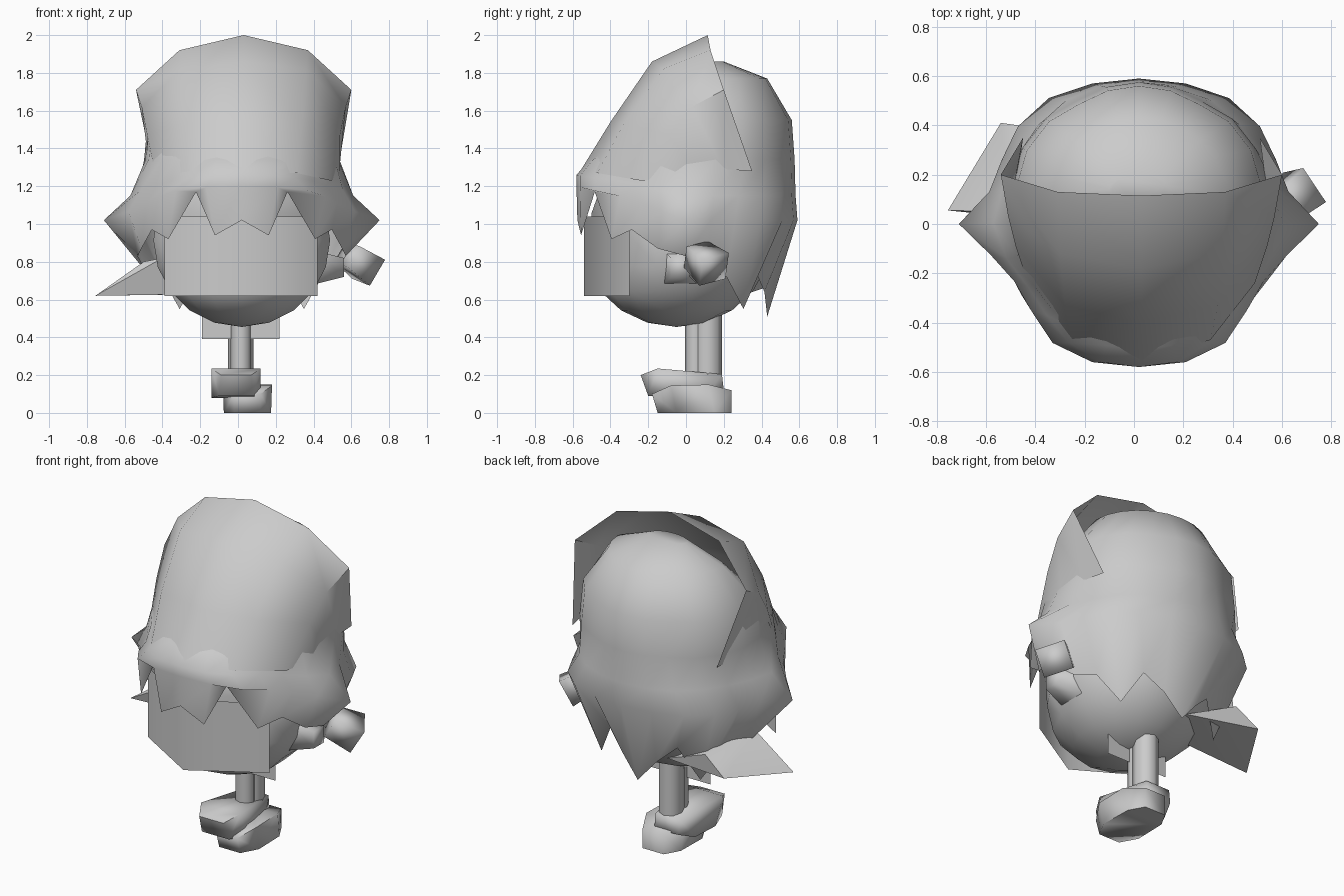
import bpy, bmesh
from math import sin, cos, pi, radians
from mathutils import Matrix

if "Cube" in bpy.data.objects:
    bpy.data.objects.remove(bpy.data.objects["Cube"])

CX = 0.02  # the head sits slightly right of centre


def finish(name, bm, angle=50):
    bmesh.ops.recalc_face_normals(bm, faces=bm.faces)
    me = bpy.data.meshes.new(name)
    bm.to_mesh(me)
    bm.free()
    ob = bpy.data.objects.new(name, me)
    bpy.context.collection.objects.link(ob)
    bpy.ops.object.select_all(action='DESELECT')
    ob.select_set(True)
    bpy.context.view_layer.objects.active = ob
    bpy.ops.object.shade_smooth_by_angle(angle=radians(angle))
    return ob


def loft(name, rows, closed, cap=False, angle=50):
    bm = bmesh.new()
    vs = [[bm.verts.new(p) for p in r] for r in rows]
    n = len(rows[0])
    for a, b in zip(vs, vs[1:]):
        for i in range(n if closed else n - 1):
            j = (i + 1) % n
            bm.faces.new((a[i], a[j], b[j], b[i]))
    if cap:
        bm.faces.new(vs[-1])
    return finish(name, bm, angle)


def hull(name, pts, angle=40):
    bm = bmesh.new()
    for p in pts:
        bm.verts.new(p)
    bmesh.ops.convex_hull(bm, input=bm.verts)
    return finish(name, bm, angle)


# Lower hair and rounded crown: rings of 24, pointed at the sides, jagged hem
N = 24
hem = [1.02, 0.94, 1.17, 0.92, 0.97, 0.87, 0.83, 0.74, 0.72, 0.55, 0.74, 0.64, 0.51]
tips = [1, 1, 0.96, 0.85, 0.80, 0.85, 1, 0.86, 0.88, 0.95, 1, 1, 1]
soft = [1, 1, 0.96, 0.90, 0.88, 0.94, 1, 0.97, 0.96, 0.98, 1, 1, 1]
wide = [1, 1, 0.98, 0.97, 0.97, 1, 1, 1.05, 1.07, 1.05, 1, 1, 1]
even = [1] * 13


def ring(z, rx, yf, yb, lift=0.0, dy=0.0, shape=even):
    out = []
    for k in range(N):
        t = 2 * pi * k / N
        c, f = cos(t), shape[min(k, N - k)]
        y = (yf if c > 0 else -yb) * c
        out.append((CX + f * rx * sin(t), dy + f * y, z + lift * max(0, c)))
    return out


fringe = []
for k in range(N):
    t = 2 * pi * k / N
    m = min(k, N - k)
    c = cos(t)
    rx = 0.55 - 0.12 * max(0, -c)
    y = -0.575 * c if c > 0 else -0.43 * c
    if m in (2, 3):
        y *= 0.97
    fringe.append((CX + rx * sin(t) * (0.88 if m == 2 else 1), y, hem[m]))

loft("hair_shell", [
    fringe,
    ring(1.02, 0.73, -0.58, 0.59, 0.18, shape=tips),
    ring(1.15, 0.59, -0.58, 0.58, 0.11, shape=soft),
    ring(1.34, 0.51, -0.51, 0.575, shape=wide),
    ring(1.55, 0.49, -0.22, 0.56, shape=wide),
    ring(1.77, 0.35, -0.10, 0.31, dy=0.12),
    ring(1.86, 0.12, -0.06, 0.06, dy=0.14),
], True, cap=True, angle=75)

# Tall swept front of the hair, open at the back
half = [
    [(0.48, 0.35, 1.28), (0.57, 0.20, 1.71), (0.34, 0.13, 1.92), (0, 0.115, 2.0)],
    [(0.50, 0.20, 1.29), (0.54, 0.03, 1.62), (0.33, -0.12, 1.82), (0, -0.18, 1.86)],
    [(0.51, 0.02, 1.32), (0.51, -0.09, 1.47), (0.31, -0.33, 1.53), (0, -0.40, 1.54)],
    [(0.51, -0.05, 1.24), (0.46, -0.24, 1.23), (0.28, -0.47, 1.27), (0, -0.56, 1.28)],
]
rows = []
for r in half:
    left = [(CX + 0.01 - x, y, z) for x, y, z in r]
    right = [(CX + 0.01 + x, y, z) for x, y, z in reversed(r[:-1])]
    rows.append(left + right)
loft("hair_quiff", rows, False)

# Head, flattened behind the face panel
bm = bmesh.new()
bmesh.ops.create_uvsphere(bm, u_segments=14, v_segments=10, radius=1)
for v in bm.verts:
    x, y, z = v.co.x * 0.48, v.co.y * 0.5 - 0.05, v.co.z * 0.46 + 0.915
    y = max(y, -0.50 + 0.24 * abs(x) / 0.405)
    v.co = (x + CX, y, z)
finish("head", bm)

# Face panel bent along its centre line
loft("face_panel", [[(-0.39, -0.30, z), (0.015, -0.54, z), (0.42, -0.30, z)]
                    for z in (0.62, 1.04)], False, angle=70)

# Raised arm stub and fist on the right
hull("arm_stub", [(x, y, z) for x, s in ((0.42, 0.085), (0.56, 0.05))
                  for y in (-0.03 - s, -0.03 + s) for z in (0.77 - s, 0.77 + s)], 100)
bm = bmesh.new()
bmesh.ops.create_cube(bm, size=1)
for v in bm.verts:  # narrower at the wrist
    if v.co.x < 0:
        v.co.y *= 0.8
        v.co.z *= 0.8
m = (Matrix.Translation((0.635, 0.1, 0.80)) @ Matrix.Rotation(radians(35), 4, 'Y')
     @ Matrix.Rotation(radians(35), 4, 'Z')
     @ Matrix.Rotation(radians(-8), 4, 'X') @ Matrix.Diagonal((0.17, 0.17, 0.16, 1)))
bm.transform(m)
finish("fist", bm, 100)

# Flared sleeve on the left
hull("sleeve", [(-0.755, 0.055, 0.62), (-0.54, 0.41, 0.66), (-0.50, 0.05, 0.80),
                (-0.40, 0.02, 0.82), (-0.40, 0.39, 0.76), (-0.15, 0.08, 0.63),
                (-0.10, 0.32, 0.63)])

# Thin torso cloth
loft("torso_cloth", [[(-0.19, 0.04, z), (0.22, 0.04, z)] for z in (0.39, 0.62)], False)

# Legs
for name, cy, rx, ry in (("leg_back", 0.115, 0.068, 0.075), ("leg_front", 0.05, 0.055, 0.055)):
    loft(name, [[(0.015 + rx * cos(pi * k / 4), cy + ry * sin(pi * k / 4), z)
                 for k in range(8)] for z in (0.12, 0.58)], True)

# Shoes: side points (y, z, half width) mirrored about each shoe's middle
upper = [(-0.24, 0.20, 0.08), (-0.20, 0.09, 0.09), (-0.15, 0.235, 0.13), (-0.08, 0.08, 0.13),
         (0.10, 0.08, 0.12), (0.19, 0.205, 0.08), (0.20, 0.12, 0.08)]
lower = [(-0.18, 0.10, 0.07), (-0.15, 0.0, 0.07), (-0.08, 0.145, 0.13), (-0.05, 0.0, 0.125),
         (0.12, 0.15, 0.13), (0.15, 0.0, 0.12), (0.24, 0.12, 0.07), (0.24, 0.0, 0.07)]
for name, cx, prof in (("upper_shoe", -0.01, upper), ("lower_shoe", 0.05, lower)):
    hull(name, [(cx + s * w, y, z) for y, z, w in prof for s in (-1, 1)], 85)
